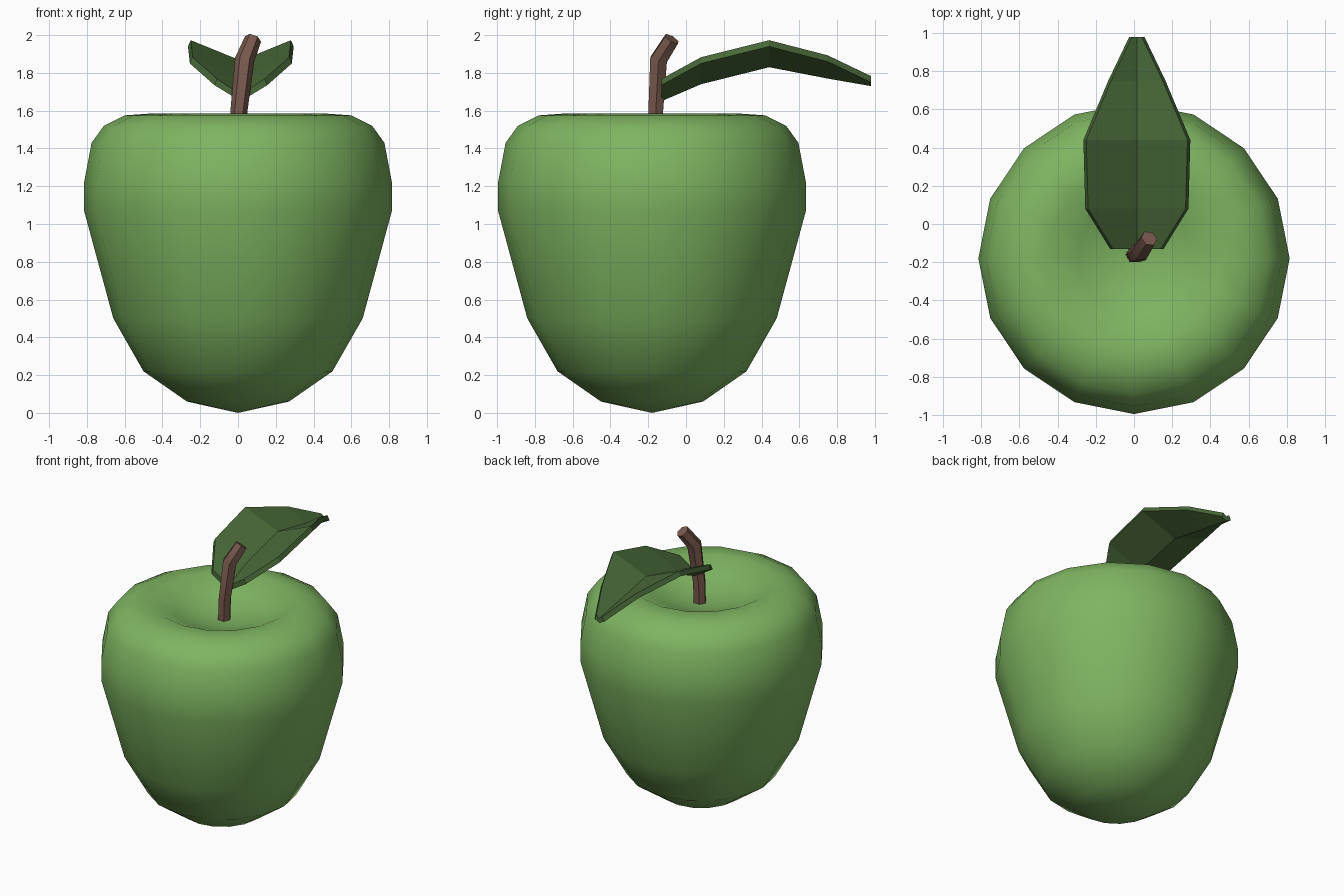
import bpy, bmesh
from math import cos, sin, pi, radians
from mathutils import Vector

cube = bpy.data.objects.get("Cube")
if cube:
    bpy.data.objects.remove(cube, do_unlink=True)


def make_material(name, rgb):
    mat = bpy.data.materials.new(name)
    mat.use_nodes = True
    mat.diffuse_color = (*rgb, 1)
    mat.node_tree.nodes["Principled BSDF"].inputs["Base Color"].default_value = (*rgb, 1)
    return mat


def loft(name, rings, mat, smooth_angle=None, cap=True):
    """Skin a list of closed rings of points; a one-point ring is a pole."""
    bm = bmesh.new()
    loops = [[bm.verts.new(p) for p in ring] for ring in rings]
    for a, b in zip(loops, loops[1:]):
        n = max(len(a), len(b))
        for i in range(n):
            j = (i + 1) % n
            if len(a) == 1:
                bm.faces.new((a[0], b[i], b[j]))
            elif len(b) == 1:
                bm.faces.new((a[i], a[j], b[0]))
            else:
                bm.faces.new((a[i], a[j], b[j], b[i]))
    if cap:
        bm.faces.new(loops[0])
        bm.faces.new(loops[-1])
    bmesh.ops.recalc_face_normals(bm, faces=bm.faces)
    mesh = bpy.data.meshes.new(name)
    bm.to_mesh(mesh)
    bm.free()
    mesh.materials.append(mat)
    obj = bpy.data.objects.new(name, mesh)
    bpy.context.collection.objects.link(obj)
    if smooth_angle:
        bpy.ops.object.select_all(action="DESELECT")
        obj.select_set(True)
        bpy.context.view_layer.objects.active = obj
        bpy.ops.object.shade_smooth_by_angle(angle=radians(smooth_angle))
    return obj


apple_green = make_material("apple green", (0.21, 0.46, 0.12))
leaf_green = make_material("leaf green", (0.065, 0.14, 0.04))
stem_brown = make_material("stem brown", (0.19, 0.10, 0.075))

# Apple body: turned profile with a shallow dimple on top
SIDES = 16
CENTRE_Y = -0.18
profile = [(0, 0), (0.27, 0.06), (0.5, 0.22), (0.66, 0.5), (0.815, 1.07),
           (0.815, 1.22), (0.775, 1.43), (0.71, 1.52), (0.6, 1.575),
           (0.46, 1.585), (0.3, 1.51), (0.14, 1.46), (0, 1.45)]
rings = []
for r, z in profile:
    count = SIDES if r else 1
    rings.append([(r * cos(2 * pi * i / SIDES), CENTRE_Y + r * sin(2 * pi * i / SIDES), z)
                  for i in range(count)])
loft("apple_body", rings, apple_green, 60, cap=False)

# Stem: six-sided tube bending at the tip
path = [((0, -0.16, 1.42), 0.045), ((0.005, -0.16, 1.6), 0.045),
        ((0.035, -0.145, 1.87), 0.052), ((0.08, -0.075, 1.98), 0.045)]
rings = []
for i, (point, radius) in enumerate(path):
    before = Vector(path[max(i - 1, 0)][0])
    after = Vector(path[min(i + 1, len(path) - 1)][0])
    turn = Vector((0, 0, 1)).rotation_difference(after - before)
    rings.append([Vector(point) + turn @ Vector((radius * cos(k * pi / 3),
                                                 radius * sin(k * pi / 3), 0))
                  for k in range(6)])
loft("stem", rings, stem_brown, 50)

# Leaf: arched blade, folded to a V along its midrib
LEAF_X = 0.015
# y, half width, midrib height, outer edge height
stations = [(-0.13, 0.14, 1.65, 1.735), (0.08, 0.27, 1.74, 1.85),
            (0.44, 0.28, 1.83, 1.94), (0.75, 0.15, 1.77, 1.86),
            (0.98, 0.04, 1.73, 1.75)]
rings = []
for y, half, keel, edge in stations:
    inner = half - 0.015
    rings.append([(LEAF_X + x, y, z) for x, z in
                  ((0, keel), (half, edge), (inner, edge + 0.033),
                   (0, keel + 0.035), (-inner, edge + 0.033), (-half, edge))])
loft("leaf", rings, leaf_green)
